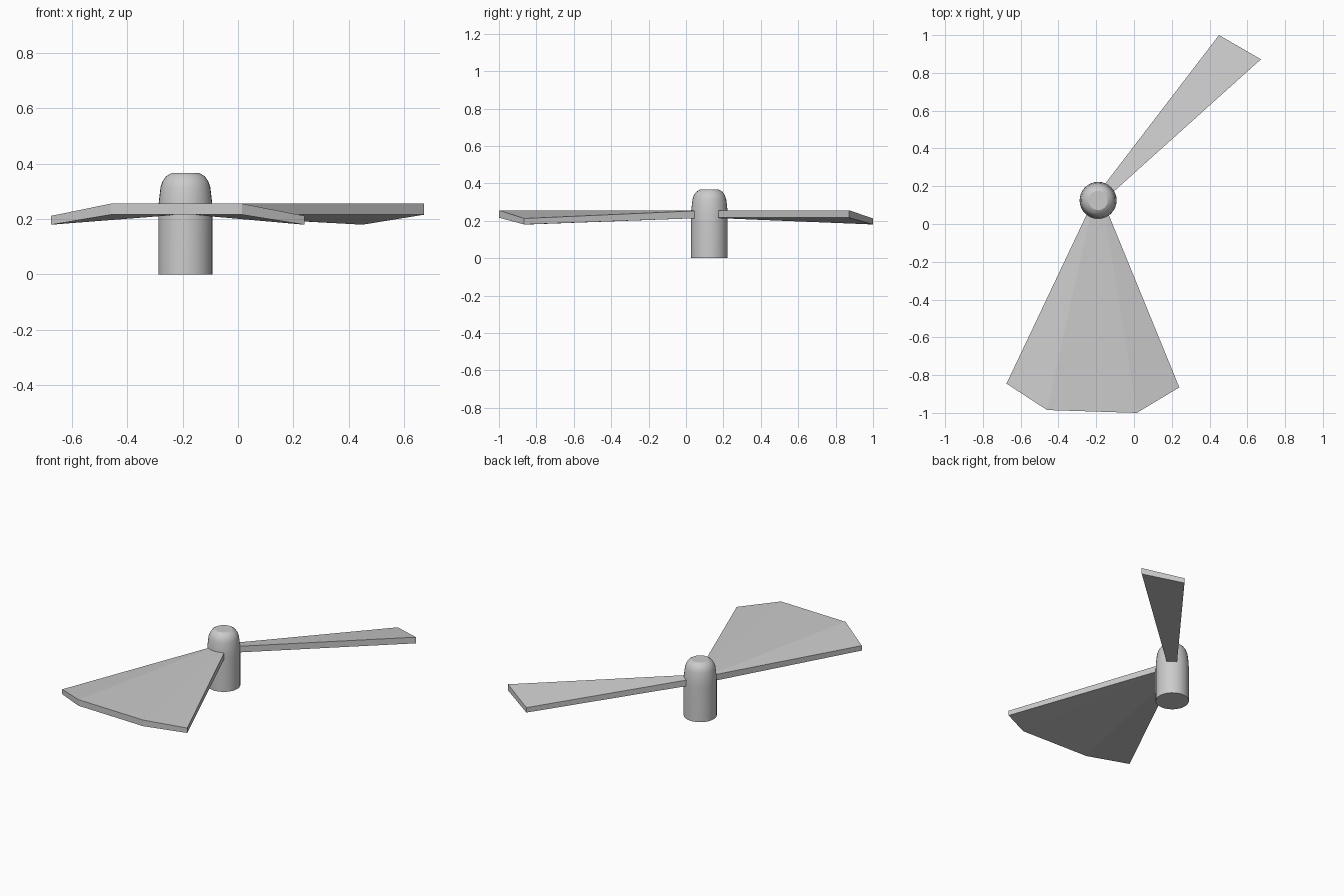
import bpy, bmesh, math

cube = bpy.data.objects.get("Cube")
if cube:
    bpy.data.objects.remove(cube, do_unlink=True)

GREY = (0.6, 0.6, 0.6, 1)
grey = bpy.data.materials.new("light grey")
grey.use_nodes = True
grey.diffuse_color = GREY
grey.node_tree.nodes["Principled BSDF"].inputs["Base Color"].default_value = GREY

HUB = (-0.19, 0.125)
HIGH = (0.256, 0.216)   # top and underside of a level corner
LOW = (0.212, 0.18)     # top and underside of a drooping corner


def finish(name, bm):
    bmesh.ops.recalc_face_normals(bm, faces=bm.faces)
    mesh = bpy.data.meshes.new(name)
    bm.to_mesh(mesh)
    bm.free()
    mesh.materials.append(grey)
    obj = bpy.data.objects.new(name, mesh)
    bpy.context.collection.objects.link(obj)
    return obj


def blade(name, roots, tips):
    """Fan slab: two root corners, then tip corners in order from first root side."""
    bm = bmesh.new()

    def pair(x, y, levels):
        return [bm.verts.new((x, y, z)) for z in levels]

    a, b = [pair(x, y, HIGH) for x, y in roots]
    rim = [pair(*t) for t in tips]
    half = len(rim) // 2
    # Each strip of the fan runs from the root to one stretch of the rim
    strips = []
    for i in range(len(rim) - 1):
        if i < half - 1:
            strips.append((a, rim[i], rim[i + 1]))
        elif i == half - 1:
            strips.append((a, rim[i], rim[i + 1], b))
        else:
            strips.append((b, rim[i], rim[i + 1]))
    for strip in strips:
        bm.faces.new([p[0] for p in strip])
        bm.faces.new([p[1] for p in reversed(strip)])
    # Walls around the outline
    outline = [a] + rim + [b]
    for p, q in zip(outline, outline[1:] + outline[:1]):
        bm.faces.new((p[0], p[1], q[1], q[0]))
    return finish(name, bm)


# Hub: turned profile with a rounded cap and flat top
bm = bmesh.new()
profile = [(0, 0), (0.098, 0), (0.098, 0.22), (0.097, 0.256), (0.09, 0.315),
           (0.083, 0.336), (0.07, 0.355), (0.051, 0.366), (0, 0.366)]
points = [bm.verts.new((HUB[0] + r, HUB[1], z)) for r, z in profile]
edges = [bm.edges.new(e) for e in zip(points, points[1:])]
bmesh.ops.spin(bm, geom=points + edges, cent=(*HUB, 0), axis=(0, 0, 1),
               angle=math.tau, steps=32)
bmesh.ops.remove_doubles(bm, verts=bm.verts, dist=0.0005)
hub = finish("hub", bm)
bpy.context.view_layer.objects.active = hub
hub.select_set(True)
bpy.ops.object.shade_smooth_by_angle(angle=math.radians(28))

# Wide front blade with drooping outer corners
blade("wide_blade", [(-0.215, 0.125), (-0.165, 0.125)],
      [(-0.675, -0.845, LOW), (-0.46, -0.985, HIGH),
       (0.015, -1.0, HIGH), (0.24, -0.865, LOW)])

# Narrow rear blade, drooping along one edge
blade("narrow_blade", [(-0.205, 0.145), (-0.165, 0.12)],
      [(0.45, 1.0, LOW), (0.672, 0.872, HIGH)])
